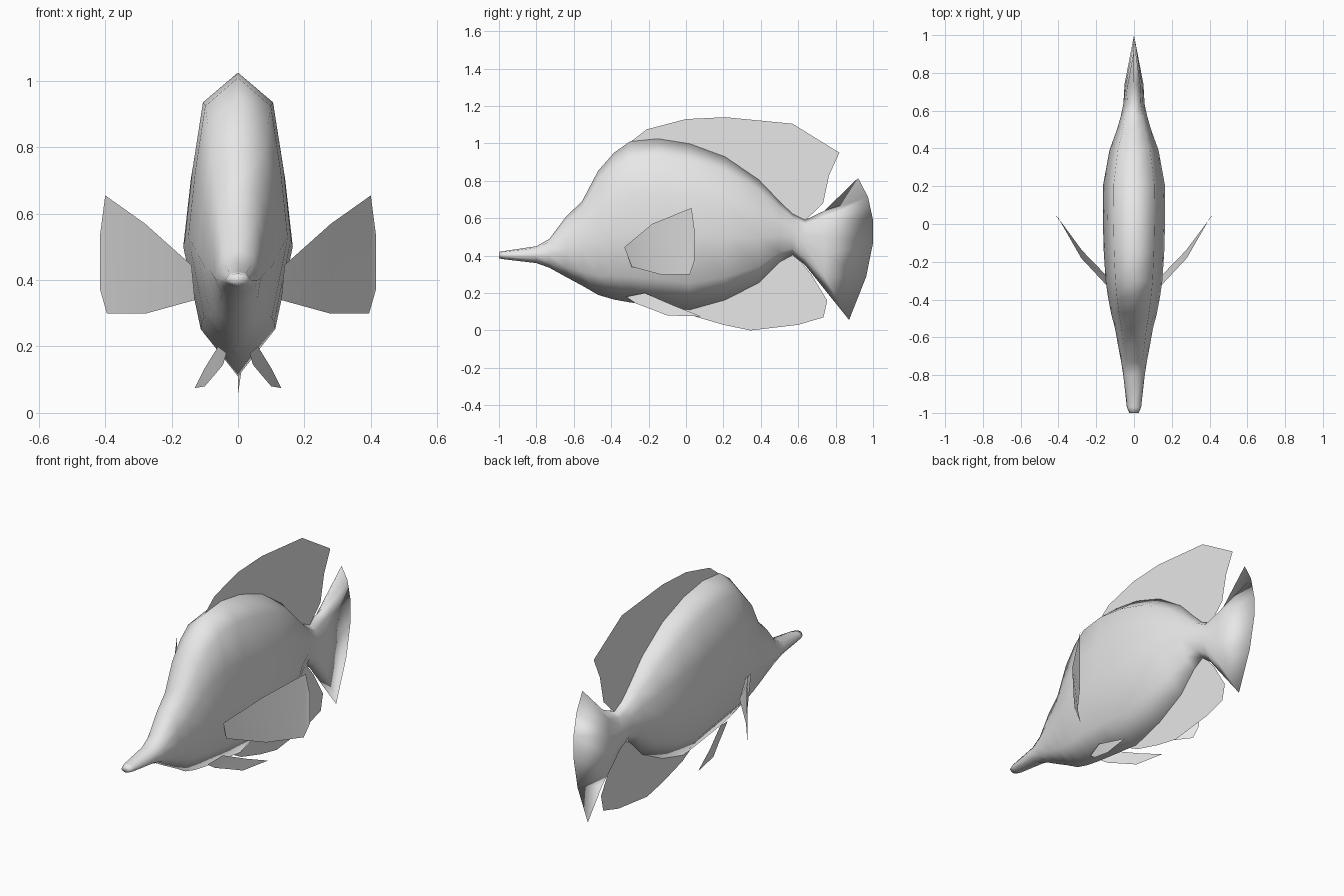
import bpy
import bmesh
from mathutils import Vector

default_cube = bpy.data.objects.get("Cube")
if default_cube:
    bpy.data.objects.remove(default_cube, do_unlink=True)

# One plain grey for the whole fish
grey = bpy.data.materials.new("plain_grey")
grey.use_nodes = True
colour = (0.8, 0.8, 0.8, 1)
grey.diffuse_color = colour
grey.node_tree.nodes["Principled BSDF"].inputs["Base Color"].default_value = colour


def finish(name, bm, weld=False):
    """Turn a bmesh into a smooth shaded object."""
    if weld:
        bmesh.ops.remove_doubles(bm, verts=bm.verts, dist=0.0005)
        bmesh.ops.recalc_face_normals(bm, faces=bm.faces)
    for face in bm.faces:
        face.smooth = True
    mesh = bpy.data.meshes.new(name)
    bm.to_mesh(mesh)
    bm.free()
    mesh.materials.append(grey)
    obj = bpy.data.objects.new(name, mesh)
    bpy.context.collection.objects.link(obj)
    return obj


def flat_fin(name, outline):
    """Thin fin lying on the centre plane, from (y, z) points."""
    bm = bmesh.new()
    face = bm.faces.new([bm.verts.new((0, y, z)) for y, z in outline])
    bmesh.ops.triangulate(bm, faces=[face])
    finish(name, bm)


def side_fin(name, upper, lower, side):
    """Curved fin bridged between an upper and a lower edge."""
    bm = bmesh.new()
    rows = [[bm.verts.new((side * x, y, z)) for x, y, z in edge]
            for edge in (upper, lower)]
    for i in range(len(upper) - 1):
        quad = [rows[0][i], rows[0][i + 1], rows[1][i + 1], rows[1][i]]
        bm.faces.new(quad if side > 0 else quad[::-1])
    finish(name, bm, weld=True)


# Body stations: y, top, bottom, half width
stations = [
    (-1, .42, .385, .025), (-.97, .425, .38, .038), (-.8, .45, .36, .057),
    (-.73, .49, .335, .068), (-.64, .61, .285, .085), (-.556, .69, .24, .1),
    (-.47, .853, .19, .122), (-.385, .95, .165, .138),
    (-.3, 1.01, .15, .15), (-.15, 1.025, .13, .16), (.02, .998, .11, .165),
    (.21, .928, .163, .163), (.39, .805, .255, .13), (.5, .69, .365, .09),
    (.57, .623, .403, .07), (.636, .59, .35, .056), (.74, .64, .22, .05),
]
# Half cross-section: share of the width, share of the height
section = [(0, 1), (.66, .9), (.86, .67), (1, .44), (.68, .16), (0, 0)]
# Trailing edge of the tail, where both sides meet
tail_edge = [(.92, .815), (.973, .714), (1, .59), (1, .468),
             (.963, .286), (.872, .056)]


def ring_points(half):
    """Mirror a half section into a closed ring."""
    return half + [Vector((-p.x, p.y, p.z)) for p in half[-2:0:-1]]


rings = [ring_points([Vector((w * u, y, low + (top - low) * v))
                      for u, v in section])
         for y, top, low, w in stations]
rings.append(ring_points([Vector((0, y, z)) for y, z in tail_edge]))

# Body, snout and tail as one skin
bm = bmesh.new()
loops = [[bm.verts.new(p) for p in ring] for ring in rings]
count = len(loops[0])
for a, b in zip(loops, loops[1:]):
    for i in range(count):
        j = (i + 1) % count
        bm.faces.new((a[i], a[j], b[j], b[i]))
bm.faces.new(loops[0])
finish("body_and_tail", bm, weld=True)

# Centre fins, with their roots hidden inside the body
flat_fin("dorsal_fin", [
    (-.3, 1.005), (-.21, 1.075), (0, 1.13), (.21, 1.14), (.57, 1.105),
    (.82, .95), (.765, .83), (.733, .68), (.64, .59), (.57, .58),
    (.38, .75), (.2, .88), (0, .95), (-.15, .98)])
flat_fin("anal_fin", [
    (-.1, .15), (.03, .08), (.2, .03), (.345, 0), (.6, .03), (.735, .07),
    (.755, .16), (.67, .3), (.58, .41), (.5, .42), (.37, .3), (.2, .22)])

# Paired fins
for label, side in (("left", 1), ("right", -1)):
    side_fin(label + "_pectoral_fin",
             [(.14, -.33, .445), (.28, -.18, .57), (.4, .03, .655),
              (.415, .045, .54)],
             [(.13, -.29, .34), (.275, -.14, .3), (.395, .02, .3),
              (.415, .045, .37)], side)
    side_fin(label + "_pelvic_fin",
             [(.035, -.32, .18), (.06, -.22, .2), (.1, -.07, .135),
              (.13, .08, .075)],
             [(.045, -.27, .145), (.07, -.19, .115), (.1, -.1, .08),
              (.13, .08, .075)], side)
